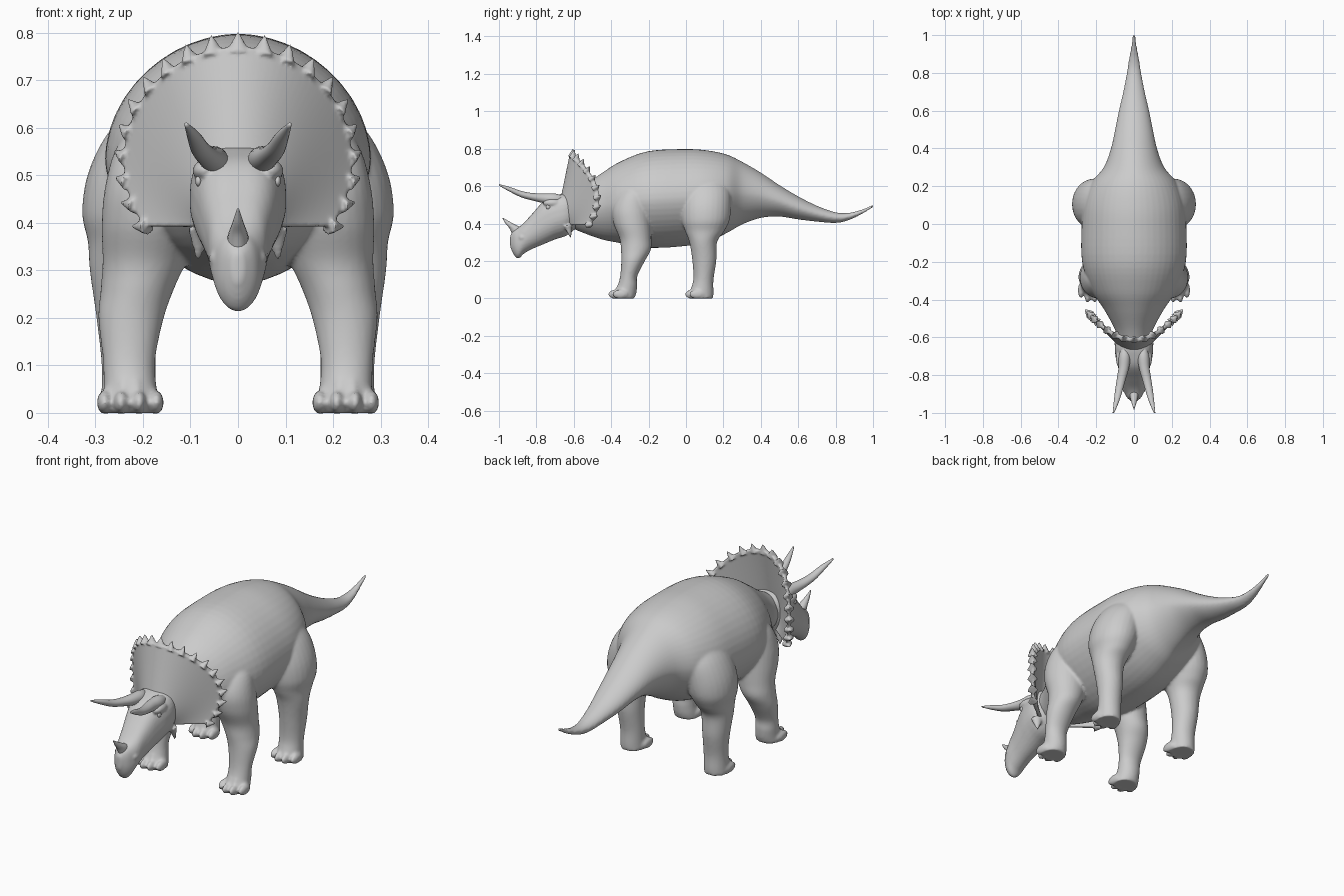
import bpy, bmesh
from math import sin, cos, pi, radians
from mathutils import Vector, Matrix

if "Cube" in bpy.data.objects:
    bpy.data.objects.remove(bpy.data.objects["Cube"])


def spline(keys, steps):
    """Catmull-Rom interpolation through tuples of numbers."""
    out = []
    for i in range(len(keys) - 1):
        p = [keys[max(0, min(len(keys) - 1, i + k))] for k in (-1, 0, 1, 2)]
        for s in range(steps):
            t = s / steps
            out.append([b + 0.5 * t * (c - a + t * (2*a - 5*b + 4*c - d + t * (3*(b - c) + d - a)))
                        for a, b, c, d in zip(*p)])
    return out + [list(keys[-1])]


def skin(bm, rings):
    """Bridge closed rings of vertices and cap both ends."""
    n = len(rings[0])
    for r, q in zip(rings, rings[1:]):
        for i in range(n):
            j = (i + 1) % n
            bm.faces.new((r[i], r[j], q[j], q[i]))
    bm.faces.new(rings[0])
    bm.faces.new(rings[-1])


def loft(bm, keys, axis, segs=32, power=2.0, low_power=None, steps=5, side=1):
    """Skin ellipse rings; key = (position on axis, centre a, centre b, radius a, radius b)."""
    rings = []
    for t, a, b, ra, rb in spline(keys, steps):
        ring = []
        for i in range(segs):
            c, s = cos(2*pi*i/segs), sin(2*pi*i/segs)
            e = 2 / (low_power if low_power and s < 0 else power)
            u = a + max(ra, .001) * abs(c)**e * (1 if c > 0 else -1)
            v = b + max(rb, .001) * abs(s)**e * (1 if s > 0 else -1)
            ring.append(bm.verts.new((side*u, t, v) if axis == 'y' else (side*u, v, t)))
        rings.append(ring)
    skin(bm, rings)


def ball(bm, loc, size):
    m = Matrix.Translation(loc) @ Matrix.Diagonal((*size, 1))
    bmesh.ops.create_uvsphere(bm, u_segments=16, v_segments=10, radius=1, matrix=m)


def spike(bm, base, direction, length, radius, flat=1.0):
    d = Vector(direction).normalized()
    m = (Matrix.Translation(Vector(base) + d * length / 2) @ d.to_track_quat('Z', 'Y').to_matrix().to_4x4()
         @ Matrix.Diagonal((1, flat, 1, 1)))
    bmesh.ops.create_cone(bm, cap_ends=True, segments=12, radius1=radius, radius2=.002,
                          depth=length, matrix=m)


def finish(name, bm):
    bmesh.ops.recalc_face_normals(bm, faces=bm.faces[:])
    me = bpy.data.meshes.new(name)
    bm.to_mesh(me)
    bm.free()
    for p in me.polygons:
        p.use_smooth = True
    ob = bpy.data.objects.new(name, me)
    bpy.context.collection.objects.link(ob)
    return ob


def profile(rows):
    """(y, top, bottom, half width) -> loft keys along y."""
    return [(y, 0, (t + b) / 2, w, (t - b) / 2) for y, t, b, w in rows]


def fuse(ob, voxel, rounds):
    m = ob.modifiers.new("fuse", 'REMESH')
    m.mode, m.voxel_size, m.use_smooth_shade = 'VOXEL', voxel, True
    s = ob.modifiers.new("soften", 'SMOOTH')
    s.factor, s.iterations = 0.5, rounds


# torso with neck and tail
bm = bmesh.new()
loft(bm, profile([
    (-.62, .56, .38, .08), (-.55, .6, .35, .105), (-.45, .67, .315, .16), (-.35, .732, .295, .225),
    (-.2, .787, .27, .275), (0, .798, .28, .277), (.12, .79, .305, .265), (.22, .768, .35, .225),
    (.3, .73, .395, .16), (.4, .672, .43, .122), (.5, .605, .437, .10), (.6, .545, .422, .08),
    (.7, .495, .41, .057), (.8, .46, .403, .038), (.87, .457, .418, .027), (.94, .475, .45, .015),
    (1.005, .503, .489, .006)]), 'y', 48, 1.9, 1.7)

# legs, feet and toes
front_leg = [(0, .225, -.33, .06, .055), (.03, .225, -.325, .058, .06), (.07, .228, -.313, .055, .052),
             (.12, .229, -.306, .056, .046), (.2, .225, -.283, .069, .063), (.26, .212, -.268, .077, .08),
             (.32, .197, -.27, .088, .085), (.4, .187, -.287, .1, .1), (.48, .184, -.293, .095, .1),
             (.56, .175, -.28, .08, .08), (.62, .155, -.26, .05, .05)]
hind_leg = [(0, .23, .085, .058, .06), (.03, .23, .083, .058, .064), (.1, .23, .093, .057, .054),
            (.2, .235, .098, .063, .064), (.3, .237, .092, .075, .074), (.36, .23, .1, .086, .105),
            (.42, .222, .105, .106, .128), (.5, .205, .107, .112, .134), (.58, .18, .11, .1, .125),
            (.65, .15, .11, .07, .09)]
for side in (1, -1):
    for leg, toe_y in ((front_leg, -.375), (hind_leg, .035)):
        loft(bm, leg, 'z', 28, side=side)
        for x, back in ((.172, .022), (.208, 0), (.246, 0), (.281, .024)):
            ball(bm, (side * x, toe_y + back, .022), (.016, .042, .025))
            ball(bm, (side * (.23 + .7 * (x - .23)), toe_y + back + .03, .05), (.014, .03, .028))
fuse(finish("body_and_legs", bm), .007, 4)

# head with hooked beak
bm = bmesh.new()
loft(bm, profile([
    (-.58, .54, .38, .075), (-.64, .56, .335, .10), (-.70, .548, .315, .098), (-.76, .52, .29, .084),
    (-.82, .455, .265, .068), (-.865, .405, .24, .06), (-.895, .38, .213, .05),
    (-.92, .365, .232, .036), (-.94, .335, .275, .012)]), 'y', 32, 2.8, 2.0)
for side in (1, -1):
    # cheek spikes, brows and nostril rims
    spike(bm, (side * .078, -.63, .39), (side * .1, .2, -1), .075, .03, .7)
    ball(bm, (side * .07, -.715, .51), (.026, .05, .022))
    ball(bm, (side * .05, -.875, .325), (.011, .018, .016))
fuse(finish("head", bm), .006, 2)

# nose horn
bm = bmesh.new()
loft(bm, [(.345, 0, -.885, .026, .045), (.375, 0, -.91, .021, .034), (.4, 0, -.945, .012, .02),
          (.43, 0, -.98, .002, .003)], 'z', 16)
finish("nose_horn", bm)

# brow horns and eyes
for side, label in ((1, "left"), (-1, "right")):
    bm = bmesh.new()
    loft(bm, [(-.65, .05, .53, .015, .015), (-.70, .05, .53, .03, .03), (-.76, .054, .535, .028, .026),
              (-.82, .067, .543, .024, .02), (-.88, .08, .557, .02, .017), (-.94, .093, .582, .014, .013),
              (-1.0, .109, .607, .004, .004)], 'y', 20, side=side)
    finish("brow_horn_" + label, bm)
    bm = bmesh.new()
    ball(bm, (side * .083, -.737, .488), (.007, .012, .012))
    finish("eye_" + label, bm)


# frill: curved fan swept back at the sides
def frill_point(t, r):
    rim = Vector((.24 * sin(t), 0, .53 + .24 * cos(t)))
    rim.y = -.61 + 2.4 * rim.x ** 2
    inner = Vector((.075 * sin(t), -.66 + .05 * (1 - cos(t)) / 2, .44 + .085 * cos(t)))
    return inner.lerp(rim, r)


limit, cols, rows = radians(125), 64, 10
half = Vector((0, .012, 0))
bm = bmesh.new()
rings = []
for i in range(cols + 1):
    line = [frill_point(-limit + 2 * limit * i / cols, j / rows) for j in range(rows + 1)]
    rings.append([bm.verts.new(p) for p in [q - half for q in line] + [q + half for q in line[::-1]]])
skin(bm, rings)

# spikes around the frill rim
count = 21
for k in range(count):
    t = -limit + 2 * limit * k / (count - 1)
    p = frill_point(t, .95)
    spike(bm, p, p - frill_point(t, .8), .045, .026, .7)
fuse(finish("frill", bm), .005, 1)
